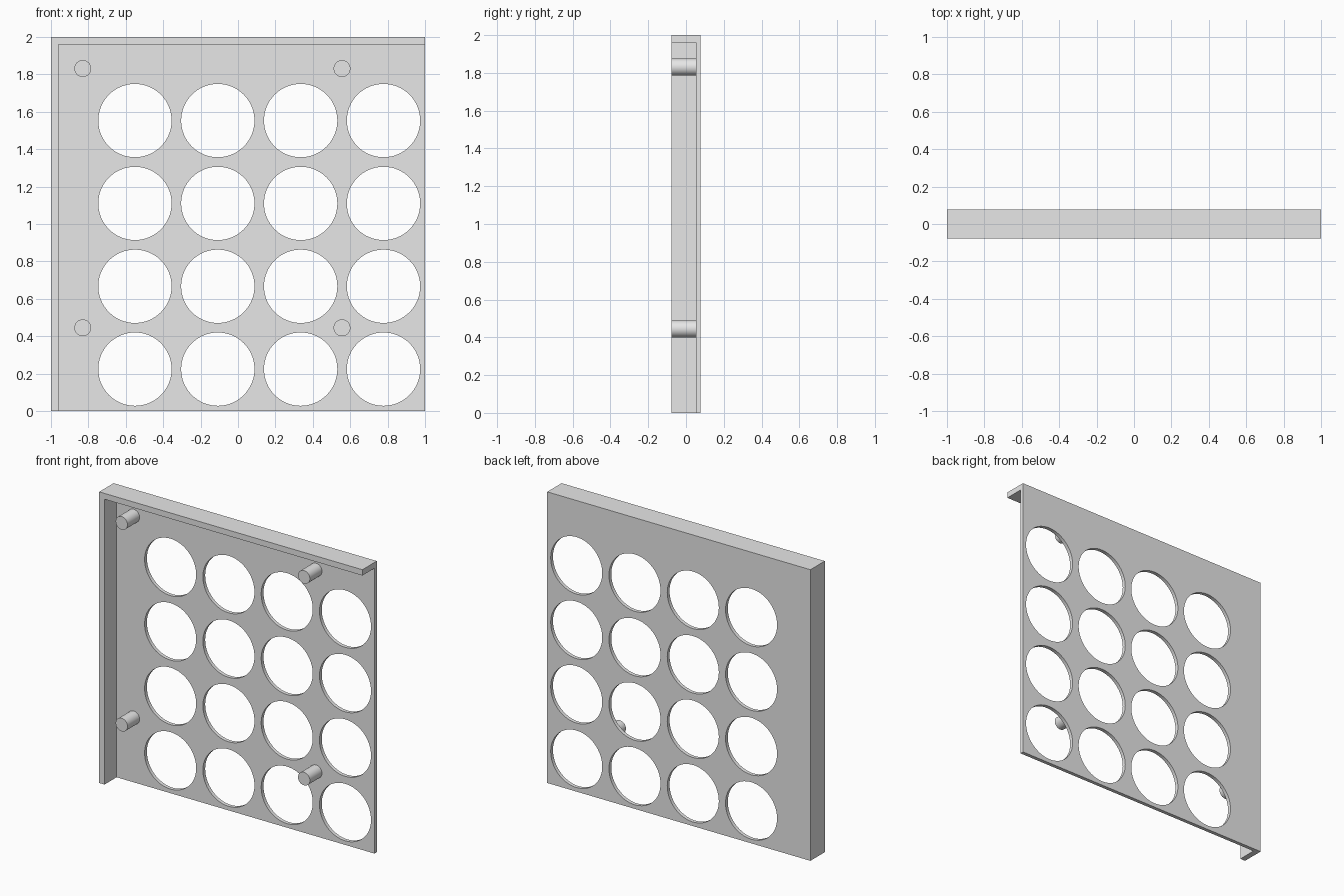
import bpy
import bmesh
from math import radians
from mathutils import Matrix, Vector

cube = bpy.data.objects.get("Cube")
if cube:
    bpy.data.objects.remove(cube, do_unlink=True)

HALF_DEPTH = 0.078
PLATE_FRONT = 0.053
WALL = 0.04
HOLE_RADIUS, HOLE_PITCH = 0.196, 0.443
PEG_RADIUS = 0.045

grey = bpy.data.materials.new("plain grey")
grey.use_nodes = True
colour = (0.8, 0.8, 0.8, 1)
grey.diffuse_color = colour
grey.node_tree.nodes["Principled BSDF"].inputs["Base Color"].default_value = colour


def finish(name, bm):
    mesh = bpy.data.meshes.new(name)
    bm.to_mesh(mesh)
    bm.free()
    mesh.materials.append(grey)
    obj = bpy.data.objects.new(name, mesh)
    bpy.context.collection.objects.link(obj)
    return obj


def box(name, low, high):
    low, high = Vector(low), Vector(high)
    bm = bmesh.new()
    bmesh.ops.create_cube(bm, size=1, matrix=Matrix.Translation((low + high) / 2)
                          @ Matrix.Diagonal((*(high - low), 1)))
    return finish(name, bm)


def rods(name, centres, radius, y0, y1, sides):
    """Cylinders running along y, all in one object."""
    bm = bmesh.new()
    for x, z in centres:
        place = Matrix.Translation((x, (y0 + y1) / 2, z)) @ Matrix.Rotation(radians(90), 4, "X")
        bmesh.ops.create_cone(bm, cap_ends=True, segments=sides, radius1=radius,
                              radius2=radius, depth=y1 - y0, matrix=place)
    return finish(name, bm)


def smooth(obj):
    bpy.ops.object.select_all(action="DESELECT")
    obj.select_set(True)
    bpy.context.view_layer.objects.active = obj
    bpy.ops.object.shade_smooth_by_angle(angle=radians(30))


# Back plate with a four by four grid of round holes
plate = box("back_plate", (-1, PLATE_FRONT, 0), (1, HALF_DEPTH, 2))
holes = [(-0.551 + i * HOLE_PITCH, 0.224 + j * HOLE_PITCH) for i in range(4) for j in range(4)]
cutter = rods("hole_cutter", holes, HOLE_RADIUS, 0, 0.2, 64)
cutter.hide_render = True
cut = plate.modifiers.new("holes", "BOOLEAN")
cut.operation, cut.solver, cut.object = "DIFFERENCE", "EXACT", cutter
bpy.context.view_layer.objects.active = plate
bpy.ops.object.modifier_apply(modifier=cut.name)
bpy.data.objects.remove(cutter, do_unlink=True)
smooth(plate)

# L-shaped rim: one wall along the top and one down the side, as a single profile
outline = [(-1, 0), (-1, 2), (1, 2), (1, 2 - WALL), (WALL - 1, 2 - WALL), (WALL - 1, 0)]
bm = bmesh.new()
face = bm.faces.new([bm.verts.new((x, -HALF_DEPTH, z)) for x, z in outline])
sweep = bmesh.ops.extrude_face_region(bm, geom=[face], use_keep_orig=True)
moved = [v for v in sweep["geom"] if isinstance(v, bmesh.types.BMVert)]
bmesh.ops.translate(bm, verts=moved, vec=(0, PLATE_FRONT + HALF_DEPTH, 0))
bmesh.ops.recalc_face_normals(bm, faces=bm.faces)
finish("top_and_side_rim", bm)

# Four mounting pegs on the front of the plate
pegs = [(x, z) for x in (-0.83, 0.556) for z in (0.445, 1.831)]
smooth(rods("mounting_pegs", pegs, PEG_RADIUS, -HALF_DEPTH, PLATE_FRONT, 48))
